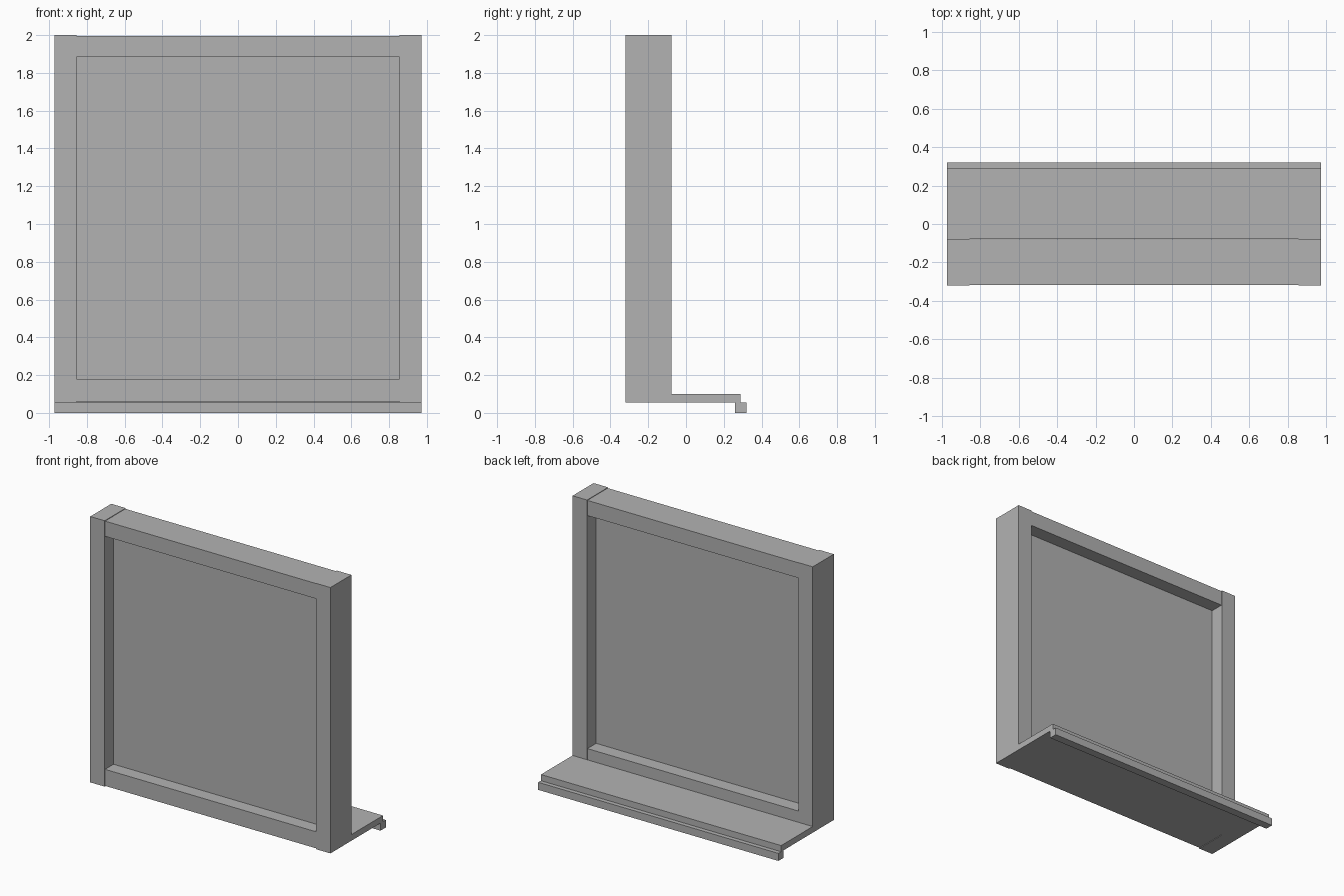
import bpy

# Remove the default cube
cube = bpy.data.objects.get("Cube")
if cube:
    bpy.data.objects.remove(cube, do_unlink=True)

# Single flat grey
grey = bpy.data.materials.new("plain grey")
grey.use_nodes = True
colour = (0.448, 0.448, 0.448, 1)
grey.diffuse_color = colour
grey.node_tree.nodes["Principled BSDF"].inputs["Base Color"].default_value = colour


def box(name, x, y, z):
    """Box spanning the (min, max) ranges on each axis."""
    spans = (x, y, z)
    bpy.ops.mesh.primitive_cube_add(size=1, location=[(a + b) / 2 for a, b in spans])
    ob = bpy.context.object
    ob.name = name
    ob.scale = [b - a for a, b in spans]
    bpy.ops.object.transform_apply(location=False, rotation=False, scale=True)
    ob.data.materials.append(grey)
    return ob


half_w, inner = 0.972, 0.855
front, back = -0.32, -0.077
base, top = 0.055, 2.0
inset = 0.004

# Upright stiles
box("right_stile", (-half_w, -inner), (front, back), (base, top))
box("left_stile", (inner, half_w), (front, back), (base, top))

# Rails, set back a hair from the stiles
rail_y = (front + inset, back - inset)
box("bottom_rail", (-inner, inner), rail_y, (base + inset, 0.18))
box("top_rail", (-inner, inner), rail_y, (1.885, top - inset))

# Pane seated in the frame
box("pane", (-inner - 0.02, inner + 0.02), (-0.218, -0.182), (0.16, 1.905))

# Outer sill with a drip lip beneath its edge
box("sill", (-half_w, half_w), (back, 0.288), (base, 0.1))
box("sill_lip", (-half_w, half_w), (0.26, 0.32), (0, base))
